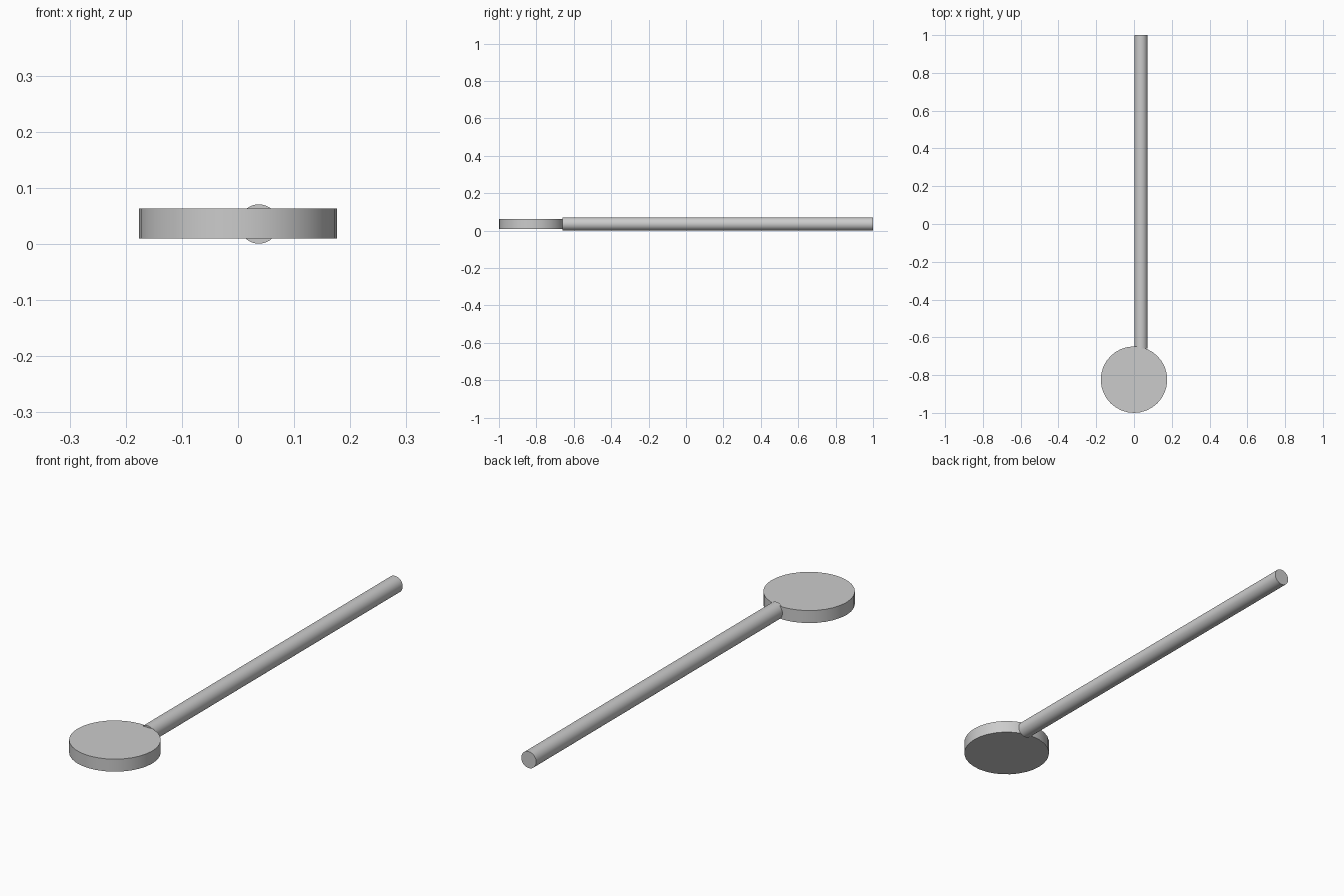
import bpy
import bmesh
from math import radians
from mathutils import Matrix, Vector

cube = bpy.data.objects.get("Cube")
if cube:
    bpy.data.objects.remove(cube, do_unlink=True)

# Single plain grey
grey = bpy.data.materials.new("plain grey")
grey.use_nodes = True
colour = (0.6, 0.6, 0.6, 1)
grey.diffuse_color = colour
grey.node_tree.nodes["Principled BSDF"].inputs["Base Color"].default_value = colour


def cylinder(name, radius, length, centre, turn=0, open_front=False):
    bm = bmesh.new()
    bmesh.ops.create_cone(bm, cap_ends=True, segments=32, radius1=radius,
                          radius2=radius, depth=length)
    bm.transform(Matrix.Translation(centre) @ Matrix.Rotation(turn, 4, "X"))
    if open_front:
        front = [f for f in bm.faces if f.normal.y < -0.9 and len(f.verts) > 4]
        bmesh.ops.delete(bm, geom=front, context="FACES_ONLY")
    mesh = bpy.data.meshes.new(name)
    bm.to_mesh(mesh)
    bm.free()
    mesh.materials.append(grey)
    obj = bpy.data.objects.new(name, mesh)
    bpy.context.collection.objects.link(obj)
    bpy.ops.object.select_all(action="DESELECT")
    obj.select_set(True)
    bpy.context.view_layer.objects.active = obj
    bpy.ops.object.shade_smooth_by_angle(angle=radians(40))
    return obj


# Flat round head
cylinder("head_disc", 0.176, 0.053, Vector((0, -0.824, 0.0365)))

# Long handle, slightly off centre, its open end tucked into the head
cylinder("handle_rod", 0.035, 1.66, Vector((0.037, 0.17, 0.0355)),
         turn=radians(-90), open_front=True)
